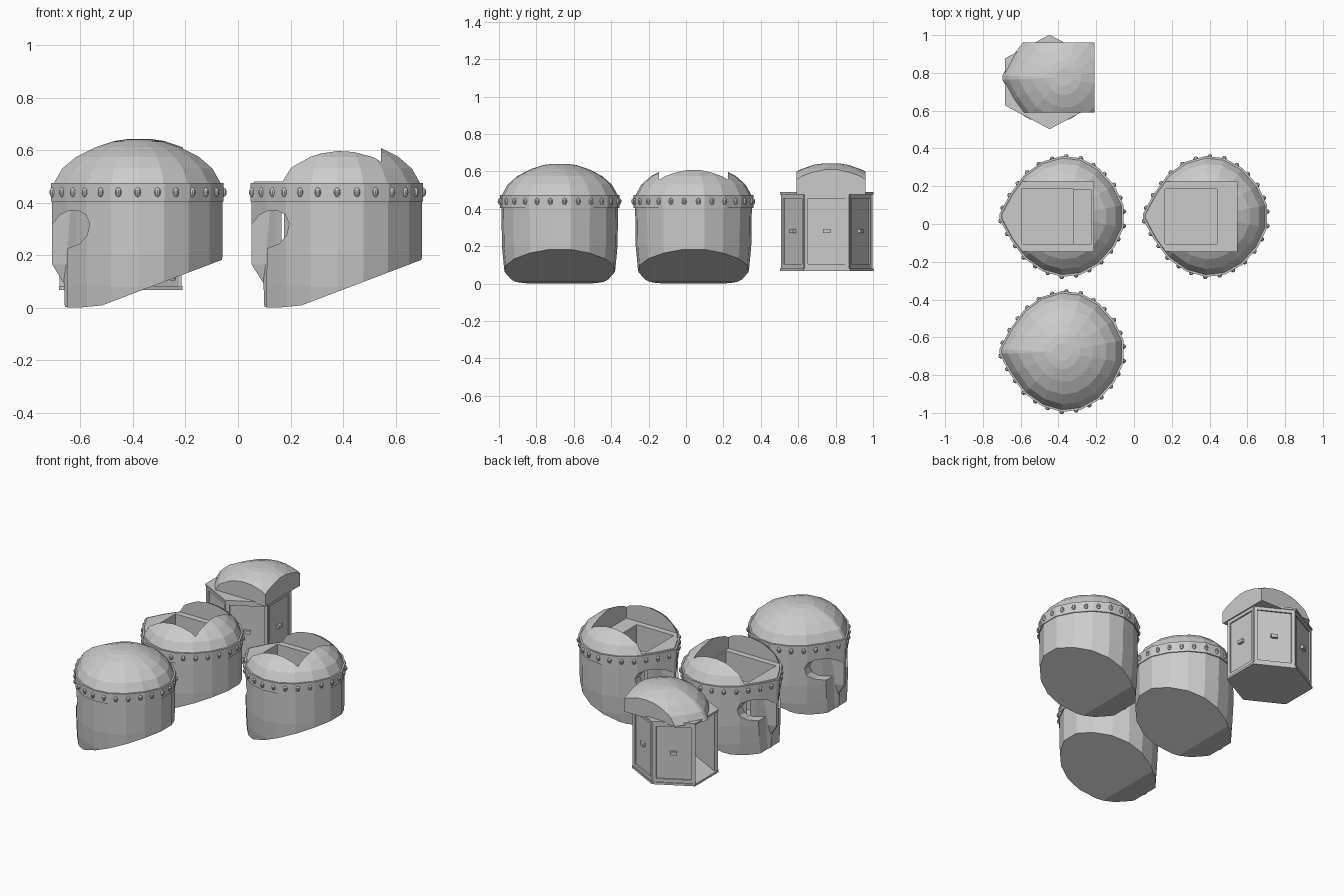
import bpy, bmesh, math
from mathutils import Vector

if "Cube" in bpy.data.objects:
    bpy.data.objects.remove(bpy.data.objects["Cube"])

# half outline of the helmet seen from above (face points to -x)
HALF = [(-.333, .012), (-.275, .12), (-.2, .222), (-.105, .29), (0, .32),
        (.1, .308), (.195, .255), (.275, .165), (.325, .06)]
OUTLINE = HALF + [(x, -y) for x, y in reversed(HALF)]
DOME = [(.475, .965, .965), (.53, .87, .87), (.575, .71, .71), (.61, .5, .5),
        (.633, .29, .29), (.64, .15, .15)]
BODY = [(0, .975, .88), (.08, .98, .93), (.2, .985, .965), (.405, .985, .975),
        (.405, 1, 1), (.475, 1, 1)]


def make(name, bm):
    bmesh.ops.recalc_face_normals(bm, faces=bm.faces)
    me = bpy.data.meshes.new(name)
    bm.to_mesh(me)
    bm.free()
    ob = bpy.data.objects.new(name, me)
    bpy.context.collection.objects.link(ob)
    return ob


def loft(name, rings, cuts=()):
    bm = bmesh.new()
    rows = [[bm.verts.new(p) for p in r] for r in rings]
    n = len(rows[0])
    for a, b in zip(rows, rows[1:]):
        for i in range(n):
            j = (i + 1) % n
            bm.faces.new((a[i], a[j], b[j], b[i]))
    bm.faces.new(rows[0][::-1])
    bm.faces.new(rows[-1])
    for co, no in cuts:
        bmesh.ops.bisect_plane(bm, geom=bm.verts[:] + bm.edges[:] + bm.faces[:],
                               plane_co=co, plane_no=no, clear_outer=True)
        bmesh.ops.holes_fill(bm, edges=[e for e in bm.edges if e.is_boundary])
    return make(name, bm)


def stack(rows):
    return [[(x * sx, y * sy, z) for x, y in OUTLINE] for z, sx, sy in rows]


def box(name, lo, hi):
    ring = lambda z: [(lo[0], lo[1], z), (hi[0], lo[1], z), (hi[0], hi[1], z), (lo[0], hi[1], z)]
    return loft(name, [ring(lo[2]), ring(hi[2])])


def boolean(ob, cutter, op='DIFFERENCE'):
    m = ob.modifiers.new('cut', 'BOOLEAN')
    m.operation, m.solver, m.object = op, 'EXACT', cutter
    bpy.context.view_layer.objects.active = ob
    bpy.ops.object.modifier_apply(modifier=m.name)


def drop(*obs):
    for o in obs:
        bpy.data.objects.remove(o)


def helmet(label, loc, opened, step):
    # sloping underside
    slope = [((-.13, 0, .012), (.38, 0, -1)), ((-.2, 0, .003), (.1, 0, -1))]
    shell = loft(label + '_shell', stack(BODY + DOME), slope)
    # eye and mouth opening
    prof = [(-.45, -.1), (-.272, -.1), (-.27, .225), (-.225, .243), (-.195, .275), (-.185, .32),
            (-.2, .355), (-.23, .37), (-.265, .37), (-.3, .352), (-.325, .32), (-.45, .31)]
    cutter = loft('face_cutter', [[(x, y, z) for x, z in prof] for y in (-.5, .5)])
    boolean(shell, cutter)
    drop(cutter)
    # inner face behind the opening
    core = loft(label + '_inner_face',
                stack([(.003, .84, .78), (.2, .86, .84), (.42, .86, .86)]),
                slope + [((-.15, 0, 0), (1, 0, 0))])
    # nose guard
    nose = [[(-.328, .01, .41), (-.328, -.01, .41), (-.25, -.07, .41), (-.25, .07, .41)],
            [(-.328, .01, .165), (-.328, -.01, .165), (-.27, -.03, .165), (-.27, .03, .165)],
            [(-.275, .005, .08), (-.275, -.005, .08), (-.26, -.01, .08), (-.26, .01, .08)]]
    parts = [shell, core, loft(label + '_nose_guard', nose[::-1])]
    # compartment in the crown
    if opened:
        cuts = [box('crown_cut', (-.5, -.185, .48), (.165, .185, 1)),
                box('pit_cut', (-.215, -.145, .13), (.06, .145, .6))]
        if step:
            cuts.append(box('step_cut', (.05, -.145, .3), (.155, .14, .6)))
        for c in cuts:
            boolean(shell, c)
            if c.name != 'step_cut':
                boolean(core, c)
        drop(*cuts)
    # studs along the band, spaced by length
    pts = [Vector(p) for p in OUTLINE]
    segs = list(zip(pts, pts[1:] + pts[:1]))
    total = sum((b - a).length for a, b in segs)
    bm = bmesh.new()
    count = 26
    for k in range(count):
        d = (k + .5) * total / count
        for a, b in segs:
            if d <= (b - a).length:
                break
            d -= (b - a).length
        p = a.lerp(b, d / (b - a).length)
        new = bmesh.ops.create_uvsphere(bm, u_segments=10, v_segments=6, radius=.018)['verts']
        bmesh.ops.translate(bm, vec=(p.x, p.y, .44), verts=new)
        for v in new:
            v.co.x += (p.x - v.co.x) * .3
            v.co.y += (p.y - v.co.y) * .3
    parts.append(make(label + '_studs', bm))
    for o in parts:
        o.location = (loc[0], loc[1], 0)


helmet('helmet_stepped', (-.38, .04), True, True)
helmet('helmet_open', (.38, .04), True, False)
helmet('helmet_closed', (-.38, -.675), False, False)

# hexagonal cabinet, open towards -x
CX, CY = -.447, .752
HEX = [(-.235, -.125), (0, -.25), (.235, -.125), (.235, .125), (0, .25), (-.235, .125)]


def hexagon(name, z0, z1, s=1):
    return loft(name, [[(CX + x * s, CY + y * s, z) for x, y in HEX] for z in (z0, z1)])


hexagon('cabinet_floor', .068, .082)
hexagon('cabinet_top', .478, .49)


def panel(name, a, b, t0, t1, z0, z1, d0, d1):
    a, b = Vector(a), Vector(b)
    u = b - a
    n = Vector((u.y, -u.x)).normalized()
    c = Vector((CX, CY))
    ring = [c + a + u * t + n * d for t, d in ((t0, d0), (t1, d0), (t1, d1), (t0, d1))]
    return loft(name, [[(p.x, p.y, z) for p in ring] for z in (z0, z1)])


for a, b in zip(HEX, HEX[1:]):
    panel('cabinet_wall', a, b, .04, .96, .08, .48, -.03, -.015)
    for t0, t1 in ((.0, .1), (.9, 1)):
        panel('cabinet_post', a, b, t0, t1, .08, .48, -.03, -.006)
    panel('cabinet_skirt', a, b, .1, .9, .08, .105, -.02, -.006)
    panel('cabinet_cornice', a, b, .1, .9, .455, .48, -.02, -.006)
    panel('cabinet_handle', a, b, .42, .58, .27, .292, -.02, .003)

# dome segment used as the lid
lid = loft('dome_lid', stack(DOME))
keep = box('lid_cutter', (-.5, -.185, .4), (.165, .185, 1))
boolean(lid, keep, 'INTERSECT')
drop(keep)
lid.location = (-.375, .775, .002)
